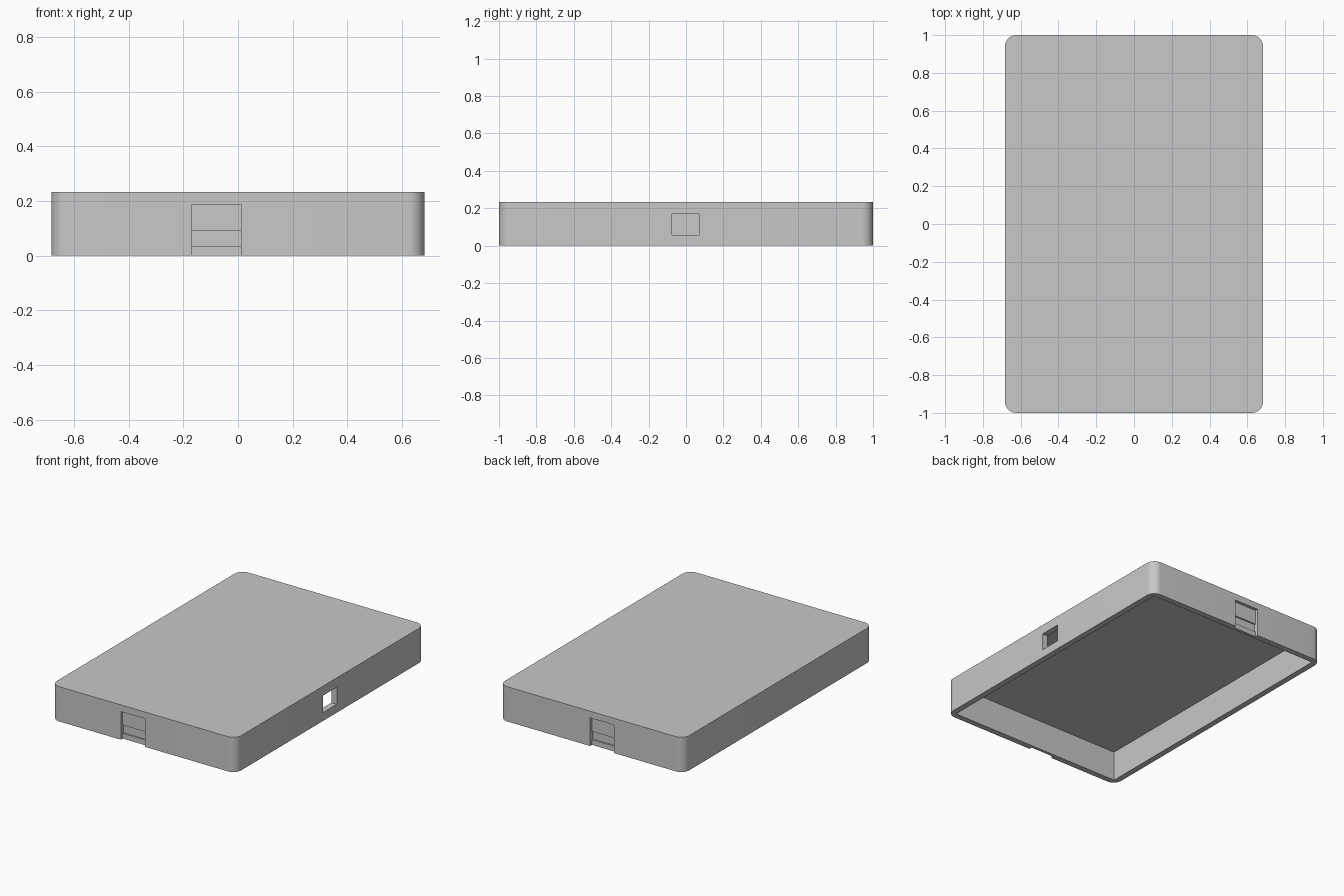
import bpy
import bmesh
from mathutils import Vector

cube = bpy.data.objects.get("Cube")
if cube:
    bpy.data.objects.remove(cube, do_unlink=True)

HALF_X, HALF_Y, HEIGHT = 0.683, 1.0, 0.233
WALL, ROOF, RADIUS = 0.04, 0.032, 0.06

grey = bpy.data.materials.new("plain_grey")
grey.use_nodes = True
colour = (0.58, 0.58, 0.58, 1)
grey.diffuse_color = colour
grey.node_tree.nodes["Principled BSDF"].inputs["Base Color"].default_value = colour


def add_object(name, bm):
    bmesh.ops.recalc_face_normals(bm, faces=bm.faces[:])
    mesh = bpy.data.meshes.new(name)
    bm.to_mesh(mesh)
    bm.free()
    mesh.materials.append(grey)
    obj = bpy.data.objects.new(name, mesh)
    bpy.context.collection.objects.link(obj)
    return obj


def box(name, low, high, radius=0):
    """Box between two corners, with optional rounded upright edges."""
    low, high = Vector(low), Vector(high)
    bm = bmesh.new()
    bmesh.ops.create_cube(bm, size=1)
    for v in bm.verts:
        v.co = (low + high) / 2 + v.co * (high - low)
    if radius:
        upright = [e for e in bm.edges
                   if abs(e.verts[0].co.z - e.verts[1].co.z) > 0.01]
        bmesh.ops.bevel(bm, geom=upright, offset=radius, segments=10,
                        profile=0.5, affect='EDGES')
    return add_object(name, bm)


def prism(name, profile, x0, x1):
    """Extrude a (y, z) profile along x."""
    bm = bmesh.new()
    face = bm.faces.new([bm.verts.new((x0, y, z)) for y, z in profile])
    made = bmesh.ops.extrude_face_region(bm, geom=[face])["geom"]
    verts = [g for g in made if isinstance(g, bmesh.types.BMVert)]
    bmesh.ops.translate(bm, verts=verts, vec=(x1 - x0, 0, 0))
    return add_object(name, bm)


# Rounded cover
cover = box("cover_shell", (-HALF_X, -HALF_Y, 0), (HALF_X, HALF_Y, HEIGHT), RADIUS)

# Open underside with square inner corners
ix, iy = HALF_X - WALL, HALF_Y - WALL
cutters = [box("cavity_cutter", (-ix, -iy, -0.1), (ix, iy, HEIGHT - ROOF))]

# Side port through the wall
cutters.append(box("port_cutter", (ix - 0.05, -0.075, 0.056),
                   (HALF_X + 0.05, 0.07, 0.17)))

# Stepped latch recesses at both ends
shallow, deep = 0.02, 0.03
for side, label in ((-1, "front"), (1, "back")):
    steps = [(-0.05, -0.1), (shallow, -0.1), (shallow, 0.035), (deep, 0.035),
             (deep, 0.09), (shallow, 0.09), (shallow, 0.188), (-0.05, 0.188)]
    profile = [(side * (HALF_Y - depth), z) for depth, z in steps]
    cutters.append(prism(label + "_latch_cutter", profile, -0.168, 0.011))

for cutter in cutters:
    cutter.hide_render = True
    cutter.hide_set(True)
    mod = cover.modifiers.new(cutter.name, 'BOOLEAN')
    mod.operation = 'DIFFERENCE'
    mod.solver = 'EXACT'
    mod.object = cutter

# Apply the cuts and remove the helpers
bpy.context.view_layer.objects.active = cover
cover.select_set(True)
for mod in list(cover.modifiers):
    bpy.ops.object.modifier_apply(modifier=mod.name)
for cutter in cutters:
    bpy.data.objects.remove(cutter, do_unlink=True)

bpy.ops.object.shade_smooth_by_angle(angle=0.52)
